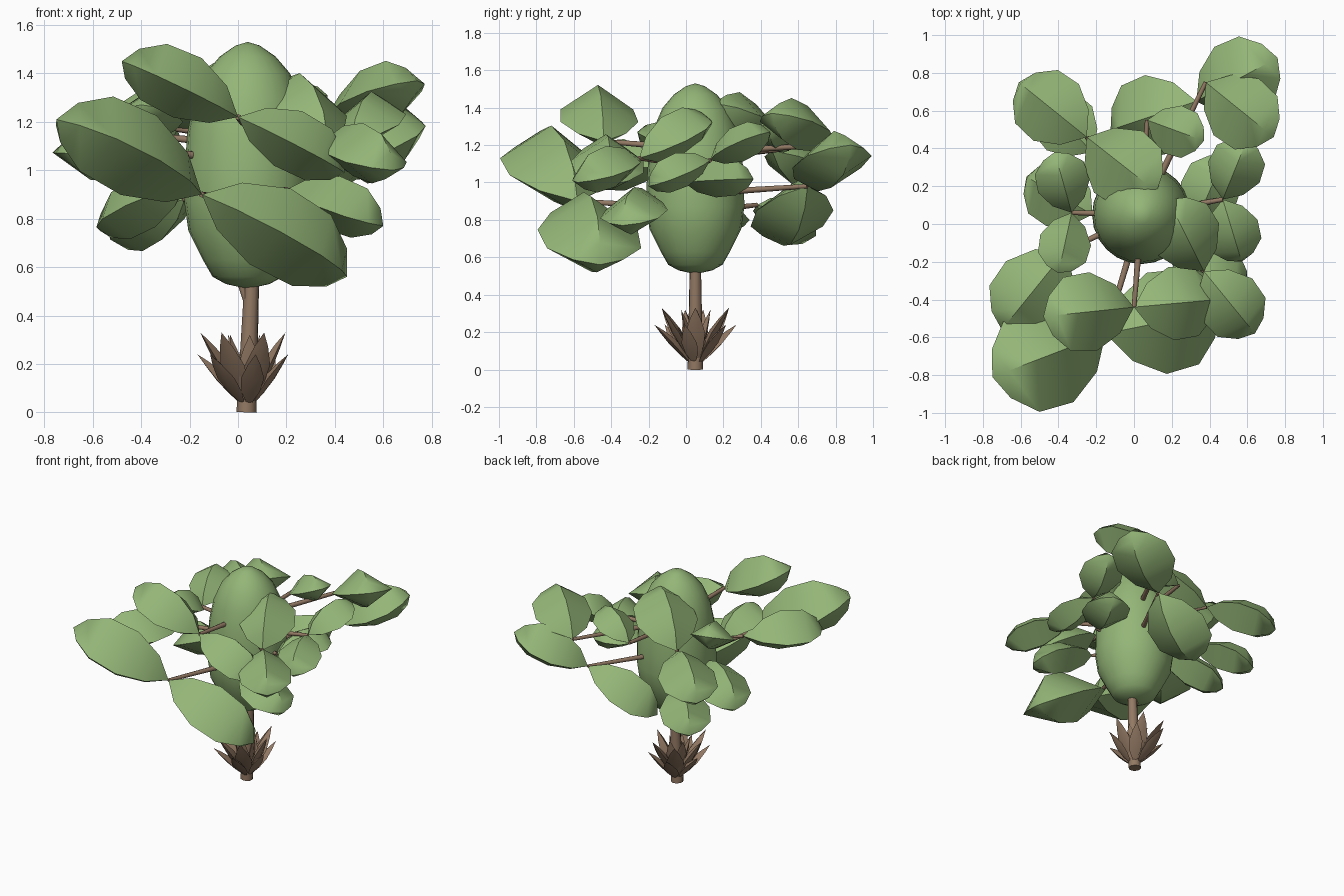
import bpy, bmesh, math
from mathutils import Vector

if "Cube" in bpy.data.objects:
    bpy.data.objects.remove(bpy.data.objects["Cube"])


def material(name, rgb):
    m = bpy.data.materials.new(name)
    m.diffuse_color = (*rgb, 1)
    m.use_nodes = True
    m.node_tree.nodes["Principled BSDF"].inputs["Base Color"].default_value = m.diffuse_color
    return m


GREEN = material("leaf green", (0.295, 0.465, 0.185))
BROWN = material("bark brown", (0.29, 0.19, 0.125))


def finish(bm, name, mat, angle=45):
    bmesh.ops.recalc_face_normals(bm, faces=bm.faces)
    me = bpy.data.meshes.new(name)
    bm.to_mesh(me)
    bm.free()
    ob = bpy.data.objects.new(name, me)
    bpy.context.collection.objects.link(ob)
    me.materials.append(mat)
    bpy.ops.object.select_all(action='DESELECT')
    ob.select_set(True)
    bpy.context.view_layer.objects.active = ob
    bpy.ops.object.shade_smooth_by_angle(angle=math.radians(angle))
    return ob


def loft(bm, rings):
    """Skin rings of points; a ring with one point closes to a tip."""
    loops = [[bm.verts.new(p) for p in r] for r in rings]
    for a, b in zip(loops, loops[1:]):
        n = max(len(a), len(b))
        for i in range(n):
            j = (i + 1) % n
            f = [a[i % len(a)], a[j % len(a)], b[j % len(b)], b[i % len(b)]]
            bm.faces.new(list(dict.fromkeys(f)))


LEAF = [(0.18, 0.62), (0.45, 1), (0.74, 0.94), (0.92, 0.5)]
SPIKE = [(0.3, 0.8), (0.55, 1), (0.8, 0.55)]


def blade(bm, base, tip, width, rise, drop, profile):
    """Pointed blade with a top ridge, a keel and two sharp rims."""
    base, tip = Vector(base), Vector(tip)
    axis = tip - base
    side = axis.cross(Vector((0, 0, 1))).normalized() * axis.length
    up = side.cross(axis).normalized() * axis.length
    rings = [[base]]
    for s, k in profile:
        c = base + axis * s
        rings.append([c + up * rise * k, c + side * width * k,
                      c - up * drop * k, c - side * width * k])
    loft(bm, rings + [[tip]])


def rod(bm, a, b, r0, r1, n=8):
    a, b = Vector(a), Vector(b)
    d = (b - a).normalized()
    u = d.orthogonal().normalized()
    v = d.cross(u)
    rings = [[a]]
    for p, r in ((a, r0), (b, r1)):
        rings.append([p + (u * math.cos(k * math.tau / n) + v * math.sin(k * math.tau / n)) * r
                      for k in range(n)])
    loft(bm, rings + [[b]])


CX, CY = 0.04, 0.05

# egg-shaped crown core
egg = [(0.53, 0.09), (0.56, 0.145), (0.63, 0.185), (0.75, 0.245), (0.87, 0.262), (1.0, 0.26),
       (1.15, 0.25), (1.29, 0.222), (1.40, 0.175), (1.47, 0.115), (1.515, 0.05)]
bm = bmesh.new()
rings = [[(CX, CY, 0.51)]]
for z, r in egg:
    rings.append([(CX + r * math.cos(k * math.tau / 24), CY + r * math.sin(k * math.tau / 24), z)
                  for k in range(24)])
loft(bm, rings + [[(CX, CY, 1.53)]])
finish(bm, "crown_core", GREEN, 60)

# trunk with a short fork
bm = bmesh.new()
rod(bm, (0.035, CY, 0), (0.06, CY, 0.62), 0.042, 0.029, 10)
rod(bm, (0.05, CY, 0.42), (0.0, 0.04, 0.56), 0.015, 0.012)
finish(bm, "trunk", BROWN)

# rosette of bark spikes around the foot: count, start height, reach, tip height, twist
bm = bmesh.new()
for n, z0, reach, z1, twist in ((6, 0.02, 0.13, 0.22, 0.3), (6, 0.02, 0.22, 0.24, 0.8),
                                (6, 0.03, 0.2, 0.33, 0.0), (5, 0.04, 0.08, 0.32, 0.1)):
    for k in range(n):
        a = twist + k * math.tau / n
        c, s = 0.88 * math.cos(a), 1.04 * math.sin(a)
        blade(bm, (CX + 0.015 * c, CY + 0.015 * s, z0),
              (0.02 + reach * c, CY + reach * s, z1), 0.16, 0.1, 0.04, SPIKE)
finish(bm, "bark_spikes", BROWN, 30)

# branch ends, each followed by the tips of the leaves it carries
sprays = [
    ((-0.15, -0.58, 0.90), [(-0.75, -0.81, 1.21), (0.45, -0.46, 0.56)]),
    ((0.00, -0.44, 1.22), [(-0.48, -0.49, 1.45), (0.44, -0.40, 0.99)]),
    ((0.33, 0.65, 0.98), [(0.76, 0.88, 1.20), (-0.12, 0.50, 0.69)]),
    ((-0.25, 0.46, 1.17), [(-0.61, 0.75, 1.00), (0.12, 0.17, 1.42)]),
    ((-0.33, 0.06, 1.14), [(-0.42, 0.38, 1.29), (-0.40, -0.26, 1.27)]),
    ((0.47, 0.13, 1.12), [(0.60, 0.45, 1.27), (0.57, -0.20, 0.98)]),
    ((0.37, -0.25, 1.13), [(0.64, -0.58, 1.00), (0.18, 0.13, 1.34)]),
    ((-0.36, -0.14, 1.08), [(-0.70, -0.56, 1.07)]),
    ((0.20, -0.20, 0.92), [(0.60, -0.34, 0.77)]),
    ((-0.22, 0.05, 0.94), [(-0.57, 0.25, 0.75)]),
    ((-0.22, 0.38, 0.88), [(-0.49, 0.66, 0.70)]),
    ((0.07, 0.55, 1.18), [(0.37, 0.44, 1.31)]),
    ((0.38, 0.75, 1.20), [(0.74, 0.46, 1.37)]),
    ((0.32, -0.01, 1.00), [(0.48, 0.36, 1.02)]),
]
leaf_no = 0
branches = bmesh.new()
for hub, tips in sprays:
    rod(branches, (CX, CY, hub[2] - 0.04), hub, 0.02, 0.012)
    for tip in tips:
        leaf_no += 1
        bm = bmesh.new()
        blade(bm, hub, tip, 0.39, 0.29, 0.22, LEAF)
        finish(bm, f"leaf_{leaf_no:02d}", GREEN)
finish(branches, "branches", BROWN)
